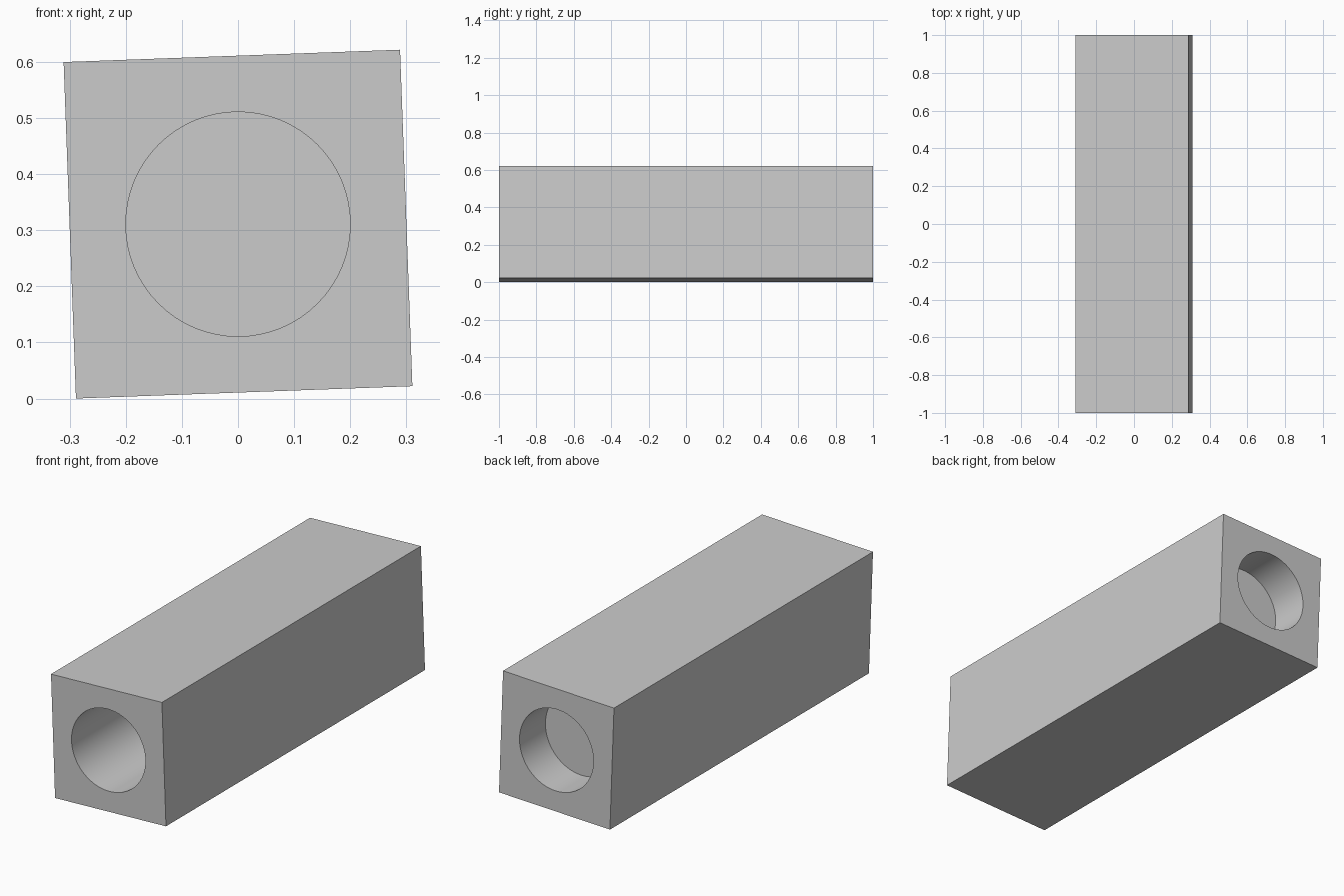
import bpy
import math

SIDE, LENGTH, RADIUS = 0.6, 2.0, 0.2
FRONT_DEPTH, BACK_DEPTH = 1.6, 0.2
TILT = math.radians(2.1)
# Tilted square rests on its lowest corner
CENTRE_Z = SIDE / 2 * (math.cos(TILT) + math.sin(TILT))

default = bpy.data.objects.get("Cube")
if default:
    bpy.data.objects.remove(default, do_unlink=True)

# One plain grey
grey = bpy.data.materials.new("plain_grey")
grey.use_nodes = True
colour = (0.6, 0.6, 0.6, 1)
grey.diffuse_color = colour
grey.node_tree.nodes["Principled BSDF"].inputs["Base Color"].default_value = colour

# Long square block, rolled slightly about its length
bpy.ops.mesh.primitive_cube_add(size=1, location=(0, 0, CENTRE_Z))
block = bpy.context.object
block.name = "bored_block"
block.scale = (SIDE, LENGTH, SIDE)
block.rotation_euler.y = -TILT
bpy.ops.object.transform_apply(location=False, rotation=True, scale=True)
block.data.materials.append(grey)


def bore(name, end, depth):
    """Cut a round blind hole into the end face at y = end."""
    margin = 0.1
    middle = end - math.copysign((depth - margin) / 2, end)
    bpy.ops.mesh.primitive_cylinder_add(
        vertices=64, radius=RADIUS, depth=depth + margin,
        location=(0, middle, CENTRE_Z), rotation=(math.pi / 2, 0, 0))
    cutter = bpy.context.object
    cutter.name = name
    cutter.hide_render = True
    cutter.data.materials.append(grey)
    cut = block.modifiers.new(name, 'BOOLEAN')
    cut.operation = 'DIFFERENCE'
    cut.solver = 'EXACT'
    cut.object = cutter
    bpy.context.view_layer.objects.active = block
    bpy.ops.object.modifier_apply(modifier=name)
    bpy.data.objects.remove(cutter, do_unlink=True)


# Deep front bore and shallow back recess
bore("front_bore", -LENGTH / 2, FRONT_DEPTH)
bore("back_recess", LENGTH / 2, BACK_DEPTH)

# Smooth bore walls, crisp block edges
bpy.ops.object.select_all(action='DESELECT')
block.select_set(True)
bpy.context.view_layer.objects.active = block
bpy.ops.object.shade_smooth_by_angle(angle=math.radians(30))
